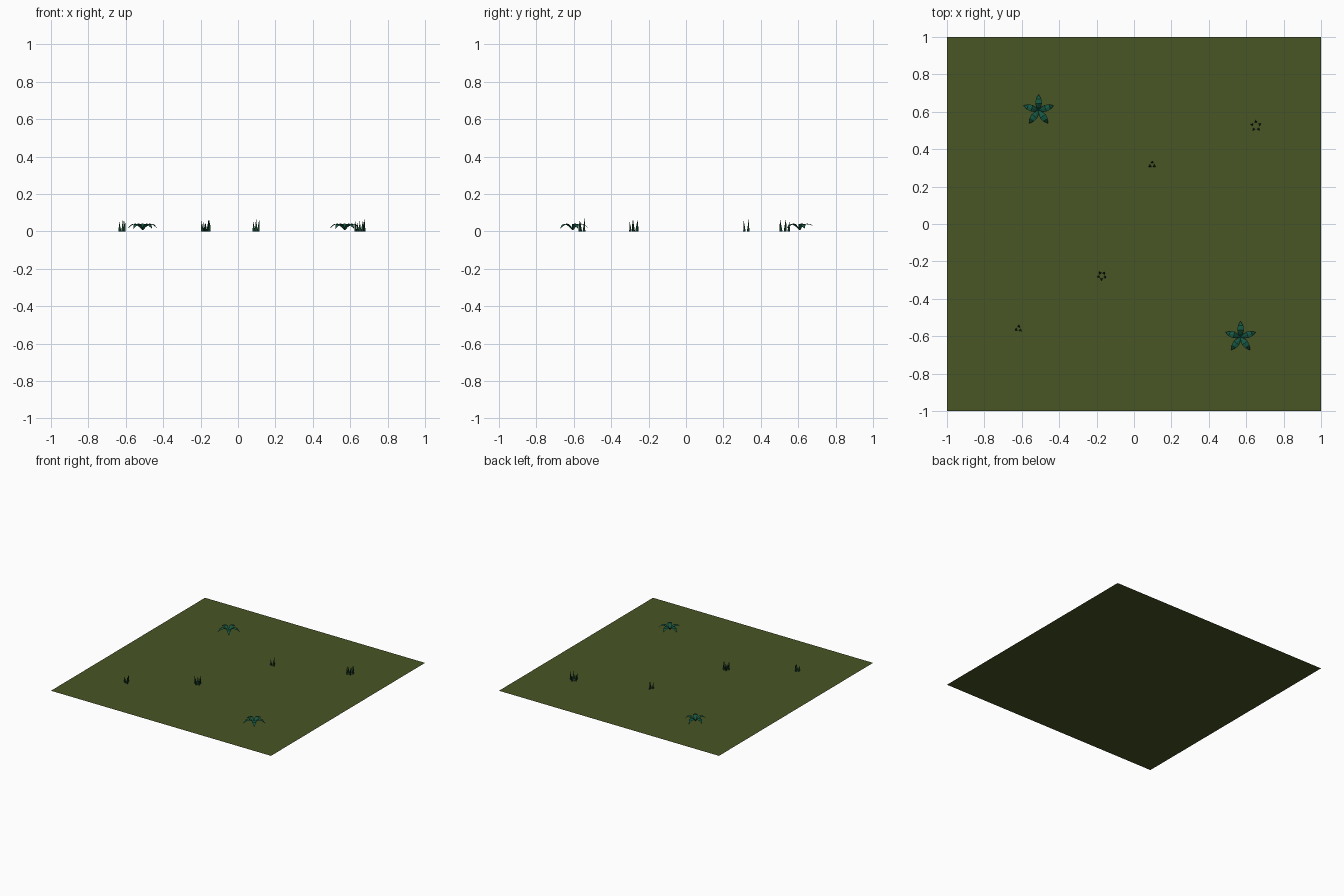
import bpy, bmesh, math
from mathutils import Vector, Matrix

if "Cube" in bpy.data.objects:
    bpy.data.objects.remove(bpy.data.objects["Cube"])


def material(name, rgb):
    m = bpy.data.materials.new(name)
    m.diffuse_color = (*rgb, 1)
    m.use_nodes = True
    m.node_tree.nodes["Principled BSDF"].inputs["Base Color"].default_value = m.diffuse_color
    return m


SOIL = material("olive ground", (0.065, 0.089, 0.018))
LEAF = material("teal leaf", (0.008, 0.095, 0.055))
BLADE = material("dark green grass", (0.006, 0.042, 0.02))


def finish(name, bm, mat):
    me = bpy.data.meshes.new(name)
    bm.to_mesh(me)
    bm.free()
    me.materials.append(mat)
    ob = bpy.data.objects.new(name, me)
    bpy.context.collection.objects.link(ob)
    return ob


# Flat ground
bm = bmesh.new()
bmesh.ops.create_grid(bm, x_segments=1, y_segments=1, size=1)
finish("ground", bm, SOIL)

# Arching leaf: distance from centre, height of midrib, half width
RIB = [(0.0, 0.008, 0.004), (0.018, 0.028, 0.011), (0.038, 0.042, 0.018),
       (0.062, 0.038, 0.014), (0.085, 0.015, 0.0005)]


def leafy_plant(name, x, y):
    bm = bmesh.new()
    for i in range(5):
        turn = Matrix.Rotation(math.radians(90 + 72 * i), 4, 'Z')
        rows = []
        for r, z, w in RIB:
            pts = [(r, -w, z - w * 0.2), (r, 0, z), (r, w, z - w * 0.2)]
            rows.append([bm.verts.new(turn @ Vector(p)) for p in pts])
        for a, b in zip(rows, rows[1:]):
            for k in range(2):
                bm.faces.new((a[k], b[k], b[k + 1], a[k + 1]))
    finish(name, bm, LEAF).location = (x, y, 0)


leafy_plant("leafy_plant_back", -0.51, 0.607)
leafy_plant("leafy_plant_front", 0.57, -0.605)


# Grass tufts: three-sided pointed blades leaning outward
def tuft(name, x, y, count, spread, start):
    bm = bmesh.new()
    for i in range(count):
        a = math.radians(start + 360 * i / count)
        out = Vector((math.cos(a), math.sin(a), 0))
        h = (0.068, 0.055, 0.062, 0.05, 0.066)[i]
        base = [bm.verts.new(out * spread + Vector((
            0.009 * math.cos(a + t), 0.009 * math.sin(a + t), 0)))
            for t in (0, math.tau / 3, 2 * math.tau / 3)]
        tip = bm.verts.new(out * (spread + 0.006) + Vector((0, 0, h)))
        for k in range(3):
            bm.faces.new((base[k], base[(k + 1) % 3], tip))
    finish(name, bm, BLADE).location = (x, y, 0)


tuft("grass_tuft_right", 0.652, 0.525, 5, 0.022, 20)
tuft("grass_tuft_middle", 0.097, 0.317, 3, 0.013, 90)
tuft("grass_tuft_centre", -0.172, -0.277, 5, 0.018, 50)
tuft("grass_tuft_left", -0.618, -0.56, 3, 0.013, 80)
